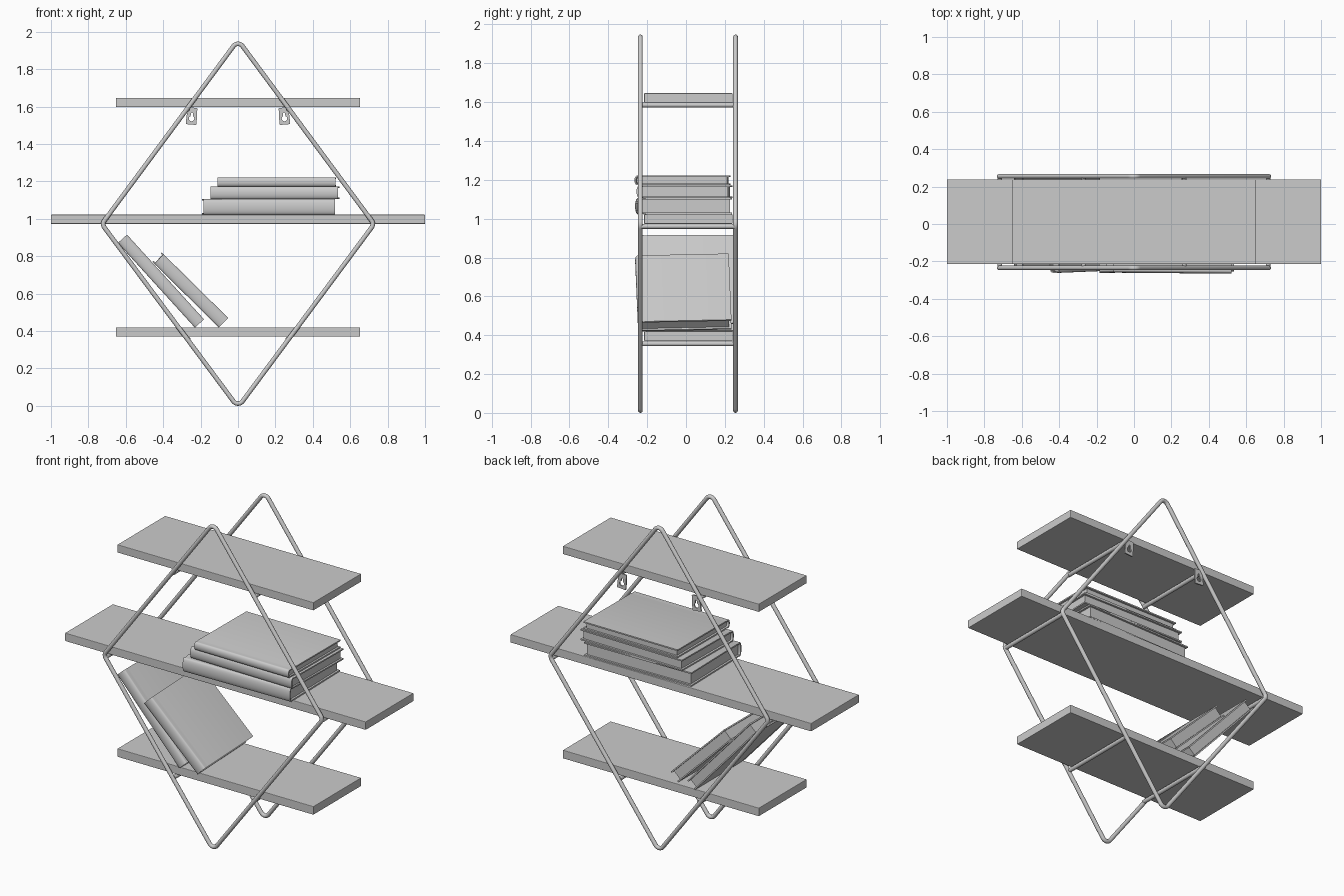
import bpy, bmesh
from math import sin, cos, pi, radians
from mathutils import Vector, Matrix

if "Cube" in bpy.data.objects:
    bpy.data.objects.remove(bpy.data.objects["Cube"])

TUBE = 0.0122
Y_FRONT, Y_BACK = -0.235, 0.255


def finish(name, bm, matrix=Matrix(), smooth=False):
    bmesh.ops.recalc_face_normals(bm, faces=bm.faces)
    me = bpy.data.meshes.new(name)
    bm.to_mesh(me)
    bm.free()
    ob = bpy.data.objects.new(name, me)
    ob.matrix_world = matrix
    bpy.context.collection.objects.link(ob)
    if smooth:
        bpy.ops.object.select_all(action='DESELECT')
        ob.select_set(True)
        bpy.context.view_layer.objects.active = ob
        bpy.ops.object.shade_smooth_by_angle(angle=radians(35))
    return ob


def box(bm, lo, hi):
    lo, hi = Vector(lo), Vector(hi)
    m = Matrix.Translation((lo + hi) / 2) @ Matrix.Diagonal((*(hi - lo), 1))
    bmesh.ops.create_cube(bm, size=1, matrix=m)


def fillet(pts, r, steps=8):
    """Round every corner of a closed 2D outline."""
    out = []
    for i, p in enumerate(pts):
        p = Vector(p)
        a = (Vector(pts[i - 1]) - p).normalized()
        b = (Vector(pts[(i + 1) % len(pts)]) - p).normalized()
        half = a.angle(b) / 2
        centre = p + (a + b).normalized() * r / sin(half)
        sweep = pi - 2 * half
        start = p + a * r / (sin(half) / cos(half)) - centre
        sign = 1 if a.x * b.y - a.y * b.x < 0 else -1
        for k in range(steps + 1):
            t = sign * sweep * k / steps
            out.append(centre + Vector((start.x * cos(t) - start.y * sin(t),
                                        start.x * sin(t) + start.y * cos(t))))
    return out


# Shelf boards
for name, half, z0, z1 in (("top_shelf", 0.652, 1.598, 1.646),
                           ("middle_shelf", 1.0, 0.973, 1.022),
                           ("bottom_shelf", 0.652, 0.37, 0.42)):
    bm = bmesh.new()
    box(bm, (-half, -0.215, z0), (half, 0.239, z1))
    ob = finish(name, bm)
    bev = ob.modifiers.new("soft_edges", 'BEVEL')
    bev.width, bev.segments = 0.003, 2

# Diamond tube frames, swept round the outline
diamond = fillet([(0, 1.956), (-0.728, 0.972), (0, -0.008), (0.728, 0.972)], 0.03)
for name, y in (("front_frame", Y_FRONT), ("back_frame", Y_BACK)):
    bm = bmesh.new()
    rings, n, sides = [], len(diamond), 14
    for i, p in enumerate(diamond):
        t = (diamond[(i + 1) % n] - diamond[i - 1]).normalized()
        out = Vector((t.y, -t.x))
        rings.append([bm.verts.new((p.x + out.x * TUBE * cos(a), y + TUBE * sin(a),
                                    p.y + out.y * TUBE * cos(a)))
                      for a in (2 * pi * k / sides for k in range(sides))])
    for i in range(n):
        for k in range(sides):
            j = (k + 1) % sides
            bm.faces.new((rings[i - 1][k], rings[i - 1][j], rings[i][j], rings[i][k]))
    finish(name, bm, smooth=True)

# Cross bars under each shelf
for level, x, z in (("top", 0.268, 1.585), ("middle", 0.717, 0.96), ("bottom", 0.265, 0.356)):
    for side, s in (("left", -1), ("right", 1)):
        bm = bmesh.new()
        m = Matrix.Translation((s * x, (Y_FRONT + Y_BACK) / 2, z)) @ Matrix.Rotation(pi / 2, 4, 'X')
        bmesh.ops.create_cone(bm, cap_ends=True, segments=14, radius1=TUBE, radius2=TUBE,
                              depth=Y_BACK - Y_FRONT, matrix=m)
        finish(f"{level}_{side}_cross_bar", bm, smooth=True)

# Keyhole hanger plates on the back frame
for name, x, tilt in (("left_hanger", -0.247, 5), ("right_hanger", 0.247, -5)):
    cu = bpy.data.curves.new(name, 'CURVE')
    cu.dimensions, cu.fill_mode, cu.extrude = '2D', 'BOTH', 0.004
    plate = fillet([(-0.029, -0.045), (0.029, -0.045), (0.026, 0.046), (-0.026, 0.046)], 0.005, 3)
    hole = [Vector((0.0145 * cos(a), -0.013 + 0.0145 * sin(a)))
            for a in (radians(118 + 304 * k / 16) for k in range(17))]
    hole += [Vector((0.005, 0.016)), Vector((0, 0.02)), Vector((-0.005, 0.016))]
    for loop in (plate, hole):
        sp = cu.splines.new('POLY')
        sp.points.add(len(loop) - 1)
        for q, p in zip(sp.points, loop):
            q.co = (p.x, p.y, 0, 1)
        sp.use_cyclic_u = True
    ob = bpy.data.objects.new(name, cu)
    ob.matrix_world = (Matrix.Translation((x, 0.252, 1.549)) @ Matrix.Rotation(radians(tilt), 4, 'Y')
                       @ Matrix.Rotation(pi / 2, 4, 'X'))
    bpy.context.collection.objects.link(ob)


def book(name, length, depth, thick, centre, lean, yaw):
    """Hard cover with a rounded spine towards -y, and a recessed page block."""
    h, d, c = thick / 2, depth / 2, 0.008
    bulge = 0.014
    spine = -d + bulge

    def arc(hh, b):
        return [(spine - b * cos(a), hh * sin(a))
                for a in (radians(-90 + 180 * k / 10) for k in range(11))]
    outer = [(d, -h), (spine + 0.03, -h), (spine + 0.018, -h + 0.003)] + arc(h, bulge)
    outer += [(spine + 0.018, h - 0.003), (spine + 0.03, h), (d, h)]
    inner = [(d, h - c)] + arc(h - c, bulge - c)[::-1] + [(d, -h + c)]
    bm = bmesh.new()
    face = bm.faces.new([bm.verts.new((-length / 2, y, z)) for y, z in outer + inner])
    geo = bmesh.ops.extrude_face_region(bm, geom=[face])["geom"]
    bmesh.ops.translate(bm, vec=(length, 0, 0),
                        verts=[v for v in geo if isinstance(v, bmesh.types.BMVert)])
    m = (Matrix.Translation(centre) @ Matrix.Rotation(radians(lean), 4, 'Y')
         @ Matrix.Rotation(radians(yaw), 4, 'Z'))
    bmesh.ops.triangulate(bm, faces=[f for f in bm.faces if len(f.verts) > 4])
    finish(name + "_cover", bm, m, smooth=True)
    bm = bmesh.new()
    box(bm, (-length / 2 + 0.012, spine + 0.002, -h + c), (length / 2 - 0.012, d - 0.012, h - c))
    finish(name + "_pages", bm, m)


# Stacked books on the middle shelf
book("stack_bottom_book", 0.705, 0.488, 0.083, (0.163, -0.012, 1.064), 0, 1.0)
book("stack_middle_book", 0.682, 0.482, 0.066, (0.197, -0.008, 1.139), 0, -1.0)
book("stack_top_book", 0.63, 0.49, 0.049, (0.208, -0.018, 1.197), 0, -0.5)
# Books leaning on the bottom shelf
book("leaning_back_book", 0.612, 0.485, 0.066, (-0.412, 0.004, 0.667), 47.7, 0)
book("leaning_front_book", 0.485, 0.482, 0.071, (-0.255, -0.014, 0.62), 44.6, 1.7)
